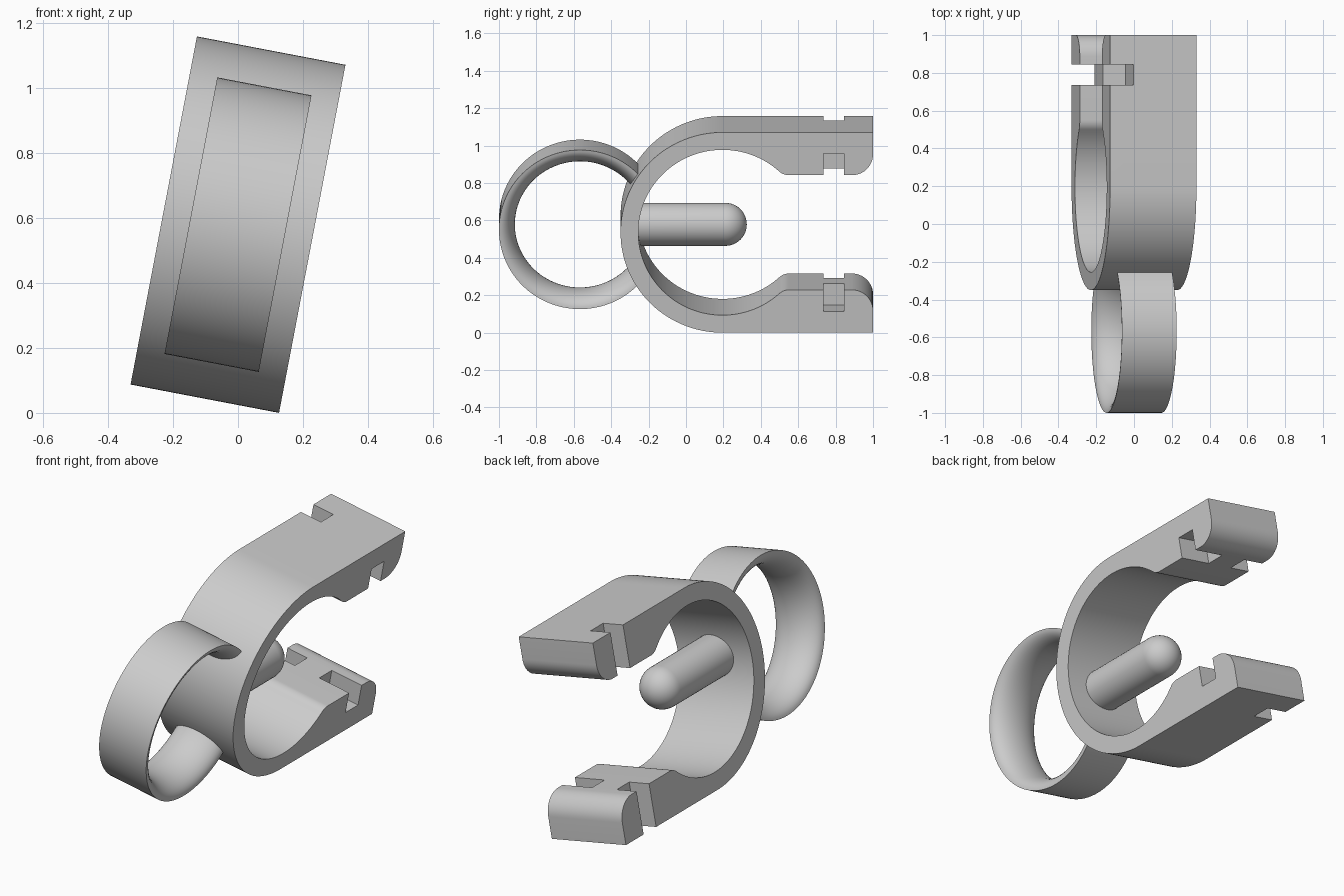
import bpy, bmesh
from math import sin, cos, pi, radians, hypot, atan2
from mathutils import Matrix

if "Cube" in bpy.data.objects:
    bpy.data.objects.remove(bpy.data.objects["Cube"])

TILT = Matrix.Translation((0, 0, 0.579)) @ Matrix.Rotation(radians(10.8), 4, 'Y')
HALF_W = 0.2325           # half width of the clip
CY, R_OUT, R_IN = 0.195, 0.545, 0.45
JAW = 0.312               # height of the jaw faces from the centre line

grey = bpy.data.materials.new("plain_grey")
grey.use_nodes = True
grey.diffuse_color = (0.6, 0.6, 0.6, 1)
grey.node_tree.nodes["Principled BSDF"].inputs["Base Color"].default_value = (0.6, 0.6, 0.6, 1)


def make(name, bm):
    bmesh.ops.recalc_face_normals(bm, faces=bm.faces)
    mesh = bpy.data.meshes.new(name)
    bm.to_mesh(mesh)
    bm.free()
    obj = bpy.data.objects.new(name, mesh)
    obj.data.materials.append(grey)
    bpy.context.collection.objects.link(obj)
    return obj


def finish(obj):
    bpy.ops.object.select_all(action='DESELECT')
    obj.select_set(True)
    bpy.context.view_layer.objects.active = obj
    bpy.ops.object.shade_smooth_by_angle(angle=radians(30))
    obj.matrix_world = TILT


def arc(cy, cz, r, a0, a1, n):
    return [(cy + r * cos(a0 + (a1 - a0) * i / n), cz + r * sin(a0 + (a1 - a0) * i / n))
            for i in range(n + 1)]


# Clip body: half profile in y-z, mirrored to the lower jaw
fillet_r, fillet_y, end_r = 0.075, 0.55, 0.113
join = atan2(JAW + fillet_r, fillet_y - CY)
outer = arc(CY, 0, R_OUT, pi, pi / 2, 40) + [(1, R_OUT)]
inner = (arc(1 - end_r, JAW + end_r, end_r, 0, -pi / 2, 12)
         + arc(fillet_y, JAW + fillet_r, fillet_r, -pi / 2, join - pi, 8)
         + arc(CY, 0, R_IN, join, pi, 48)[1:])
upper = outer + inner
lower = [(y, -z) for y, z in reversed(upper[1:-1])]
bm = bmesh.new()
face = bm.faces.new([bm.verts.new((-HALF_W, y, z)) for y, z in upper + [(y, -z) for y, z in reversed(inner[:-1])]
                     + [(y, -z) for y, z in reversed(outer[1:])]])
ext = bmesh.ops.extrude_face_region(bm, geom=[face])
bmesh.ops.translate(bm, vec=(2 * HALF_W, 0, 0),
                    verts=[v for v in ext["geom"] if isinstance(v, bmesh.types.BMVert)])
clip = make("clip_body", bm)


# Jaw notches: through cut on one side, shallow pocket on the other
def box(bm, x0, x1, z0, z1, y0=0.735, y1=0.845):
    m = Matrix.Translation(((x0 + x1) / 2, (y0 + y1) / 2, (z0 + z1) / 2)) @ Matrix.Diagonal(
        (x1 - x0, y1 - y0, z1 - z0, 1))
    bmesh.ops.create_cube(bm, size=1, matrix=m)


bm = bmesh.new()
box(bm, -0.4, -0.108, -0.7, 0.7)
box(bm, 0.046, 0.4, -JAW - 0.117, JAW + 0.117)
cutter = make("notch_cutter", bm)
cutter.hide_render = True
mod = clip.modifiers.new("notches", 'BOOLEAN')
mod.operation, mod.solver, mod.object = 'DIFFERENCE', 'EXACT', cutter
bpy.context.view_layer.objects.active = clip
bpy.ops.object.modifier_apply(modifier=mod.name)
bpy.data.objects.remove(cutter)
finish(clip)


# Finger ring: D-shaped section swept until it meets the clip wall
def ring_section():
    return [(0.1475 * cos(t), 0.433 - 0.085 * sin(t)) for t in [pi * i / 20 for i in range(21)]]


bm = bmesh.new()
STEPS, A0 = 96, radians(36)
loops = []
for i in range(STEPS + 1):
    a = A0 + (2 * pi - 2 * A0) * i / STEPS
    loops.append([bm.verts.new((x, -0.567 + r * cos(a), r * sin(a))) for x, r in ring_section()])
for a, b in zip(loops, loops[1:]):
    for j in range(len(a)):
        k = (j + 1) % len(a)
        bm.faces.new((a[j], a[k], b[k], b[j]))
bm.faces.new(loops[0])
bm.faces.new(loops[-1])
finish(make("finger_ring", bm))

# Centre pin: round rod with a domed tip, lathed about y
PIN_R, TIP = 0.115, 0.325
profile = [(-0.3, 0), (-0.3, PIN_R)] + [
    (TIP - PIN_R + PIN_R * sin(t), PIN_R * cos(t)) for t in [pi / 2 * i / 12 for i in range(13)]]
bm = bmesh.new()
verts = [bm.verts.new((r, y, 0)) for y, r in profile]
edges = [bm.edges.new(p) for p in zip(verts, verts[1:])]
bmesh.ops.spin(bm, geom=verts + edges, cent=(0, 0, 0), axis=(0, 1, 0), angle=2 * pi, steps=40)
bmesh.ops.remove_doubles(bm, verts=bm.verts, dist=0.0001)
finish(make("centre_pin", bm))
